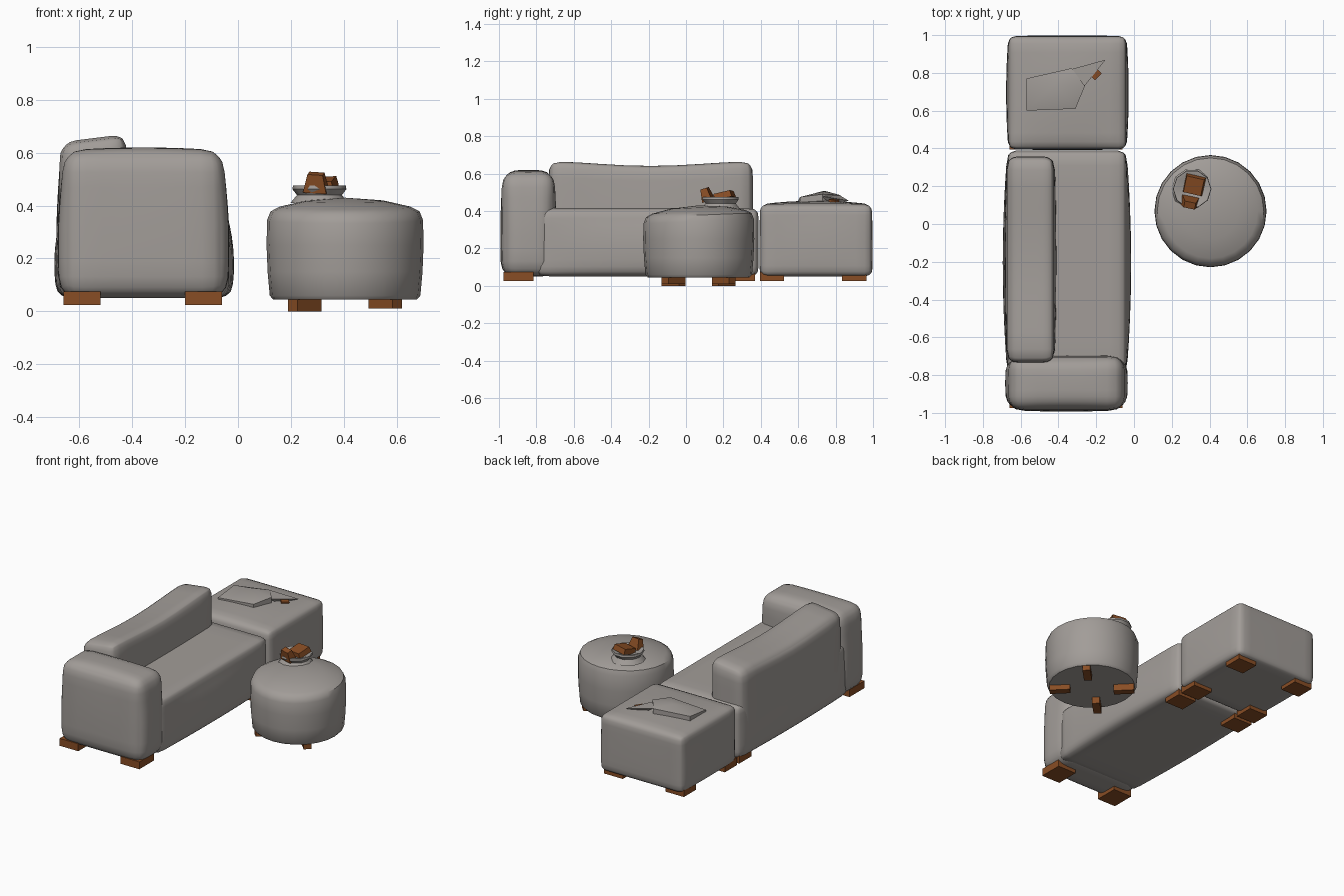
import bpy, bmesh, math
from mathutils import Vector, Matrix

if "Cube" in bpy.data.objects:
    bpy.data.objects.remove(bpy.data.objects["Cube"])


def material(name, rgb):
    m = bpy.data.materials.new(name)
    m.diffuse_color = (*rgb, 1)
    m.use_nodes = True
    m.node_tree.nodes["Principled BSDF"].inputs["Base Color"].default_value = m.diffuse_color
    return m


GREY = material("warm grey fabric", (0.36, 0.335, 0.315))
BROWN = material("brown wood", (0.25, 0.075, 0.018))


def finish(name, bm, mat, angle=None):
    bmesh.ops.recalc_face_normals(bm, faces=bm.faces)
    me = bpy.data.meshes.new(name)
    bm.to_mesh(me)
    bm.free()
    me.materials.append(mat)
    ob = bpy.data.objects.new(name, me)
    bpy.context.collection.objects.link(ob)
    if angle:
        bpy.ops.object.select_all(action='DESELECT')
        ob.select_set(True)
        bpy.context.view_layer.objects.active = ob
        bpy.ops.object.shade_smooth_by_angle(angle=math.radians(angle))
    return ob


def soft_box(name, lo, hi, r, shape=None, bulge=(0, 0), dome=0):
    """Rounded, padded block; shape(p, u) edits each point, u in -1..1."""
    lo, hi = Vector(lo), Vector(hi)
    mid, half = (lo + hi) / 2, (hi - lo) / 2
    bm = bmesh.new()
    bmesh.ops.create_cube(bm, size=2)
    bmesh.ops.subdivide_edges(bm, edges=bm.edges[:], cuts=11, use_grid_fill=True)
    for v in bm.verts:
        u = Vector([math.sin(c * math.pi / 2) for c in v.co])
        p = Vector([u[i] * half[i] for i in range(3)])
        q = Vector([max(-half[i] + r, min(half[i] - r, p[i])) for i in range(3)])
        p = q + (p - q).normalized() * r
        zf = max(0, 1 - (u.z + 0.3) ** 2)
        p.x += bulge[0] * u.x * (1 - u.y ** 2) * zf
        p.y += bulge[1] * u.y * (1 - u.x ** 2) * zf
        if u.z > 0:
            p.z += dome * u.z * (1 - u.x ** 2) * (1 - u.y ** 2)
        p += mid
        if shape:
            shape(p, u)
        v.co = p
    return finish(name, bm, GREY, 50)


def block(name, center, size, rot=(0, 0, 0), taper=1.0):
    bm = bmesh.new()
    bmesh.ops.create_cube(bm, size=1)
    m = Matrix.Translation(center)
    for a, ang in zip('XYZ', rot):
        m = m @ Matrix.Rotation(math.radians(ang), 4, a)
    for v in bm.verts:
        k = taper if v.co.z > 0 else 1
        v.co = m @ Vector((v.co.x * size[0] * k, v.co.y * size[1] * k, v.co.z * size[2]))
    return finish(name, bm, BROWN)


def lathe(name, center, profile, segs, shape=None):
    bm = bmesh.new()
    vs = [bm.verts.new((r, 0, z)) for r, z in profile]
    es = [bm.edges.new(e) for e in zip(vs, vs[1:])]
    bmesh.ops.spin(bm, geom=vs + es, cent=(0, 0, 0), axis=(0, 0, 1),
                   angle=2 * math.pi, steps=segs)
    bmesh.ops.remove_doubles(bm, verts=bm.verts, dist=1e-4)
    for v in bm.verts:
        if shape:
            shape(v.co)
        v.co += Vector(center)
    return finish(name, bm, GREY, 40)


# sofa seat
soft_box("sofa_seat", (-0.67, -0.80, 0.05), (-0.04, 0.388, 0.415), 0.045,
         bulge=(0.025, 0))


# sofa backrest: wavy top, higher on the seat side
def back_shape(p, u):
    if u.z > 0:
        p.z += u.z * (0.016 * u.x - 0.012 * math.cos(u.y * 3.0))


soft_box("sofa_backrest", (-0.675, -0.735, 0.055), (-0.42, 0.358, 0.645), 0.06,
         back_shape, bulge=(0.012, 0))


# sofa arm: narrower towards the top
def arm_shape(p, u):
    if u.z > 0:
        p.x += -0.008 * u.z * u.x


soft_box("sofa_arm", (-0.67, -0.985, 0.05), (-0.045, -0.70, 0.608), 0.075,
         arm_shape, bulge=(0.012, 0.008), dome=0.012)

# square ottoman
soft_box("ottoman", (-0.665, 0.395, 0.05), (-0.04, 0.995, 0.435), 0.04,
         bulge=(0.012, 0.003), dome=0.02)

# folded throw lying on the ottoman
bm = bmesh.new()
outline = [(-0.57, 0.60, 0.455), (-0.31, 0.61, 0.475), (-0.26, 0.73, 0.49),
           (-0.33, 0.825, 0.485), (-0.57, 0.77, 0.475)]
top = [bm.verts.new(p) for p in outline]
low = [bm.verts.new((x, y, 0.43)) for x, y, z in outline]
peak = bm.verts.new((-0.42, 0.74, 0.508))
for i in range(5):
    j = (i + 1) % 5
    bm.faces.new((top[i], top[j], peak))
    bm.faces.new((top[i], low[i], low[j], top[j]))
bm.faces.new(low)
finish("folded_throw", bm, GREY, 40)

# raised crease of the throw and the wood sliver under it
bm = bmesh.new()
a, b, c, d = [bm.verts.new(p) for p in ((-0.27, 0.72, 0.48), (-0.15, 0.87, 0.455),
                                        (-0.33, 0.82, 0.485), (-0.25, 0.79, 0.43))]
for f in ((a, b, c), (a, d, b), (b, d, c), (c, d, a)):
    bm.faces.new(f)
finish("throw_crease", bm, GREY)
block("throw_clip", (-0.20, 0.79, 0.455), (0.05, 0.03, 0.012), (0, 8, 45))

# square feet of the sofa and ottoman
for y in (-0.895, 0.305, 0.46, 0.90):
    dy = 0.16 if y < 0 else 0.13
    for x in (-0.59, -0.13):
        block("square_foot", (x, y, 0.05), (0.14, dy, 0.05))


# round pouf, slightly higher at the back
def pouf_shape(p):
    if p.z > 0.3:
        p.z += 0.04 * p.y


PX, PY = 0.405, 0.068
lathe("round_pouf", (PX, PY, 0),
      [(0, 0.045), (0.272, 0.045), (0.285, 0.06), (0.293, 0.15), (0.297, 0.25),
       (0.295, 0.345), (0.282, 0.378), (0.25, 0.395), (0.15, 0.418), (0, 0.43)],
      24, pouf_shape)

# radial feet of the pouf
for i in range(4):
    ang = math.radians(45 + 90 * i)
    base = 0.0 if math.cos(ang) < 0 else 0.01
    block("pouf_foot", (PX + 0.215 * math.cos(ang), PY + 0.19 * math.sin(ang),
                        (base + 0.06) / 2),
          (0.13, 0.05, 0.06 - base), (0, 0, 45 + 90 * i))

# shallow dish on the pouf
lathe("dish", (0.308, 0.185, 0),
      [(0, 0.41), (0.11, 0.41), (0.085, 0.44), (0.102, 0.462), (0.10, 0.476),
       (0.085, 0.474), (0.06, 0.462), (0, 0.46)], 10)

# wood pieces in the dish
block("wood_piece_front", (0.295, 0.11, 0.488), (0.09, 0.055, 0.07), (18, 0, -12), 0.65)
block("wood_piece_back", (0.318, 0.205, 0.482), (0.105, 0.10, 0.035), (12, -6, -12), 0.9)
